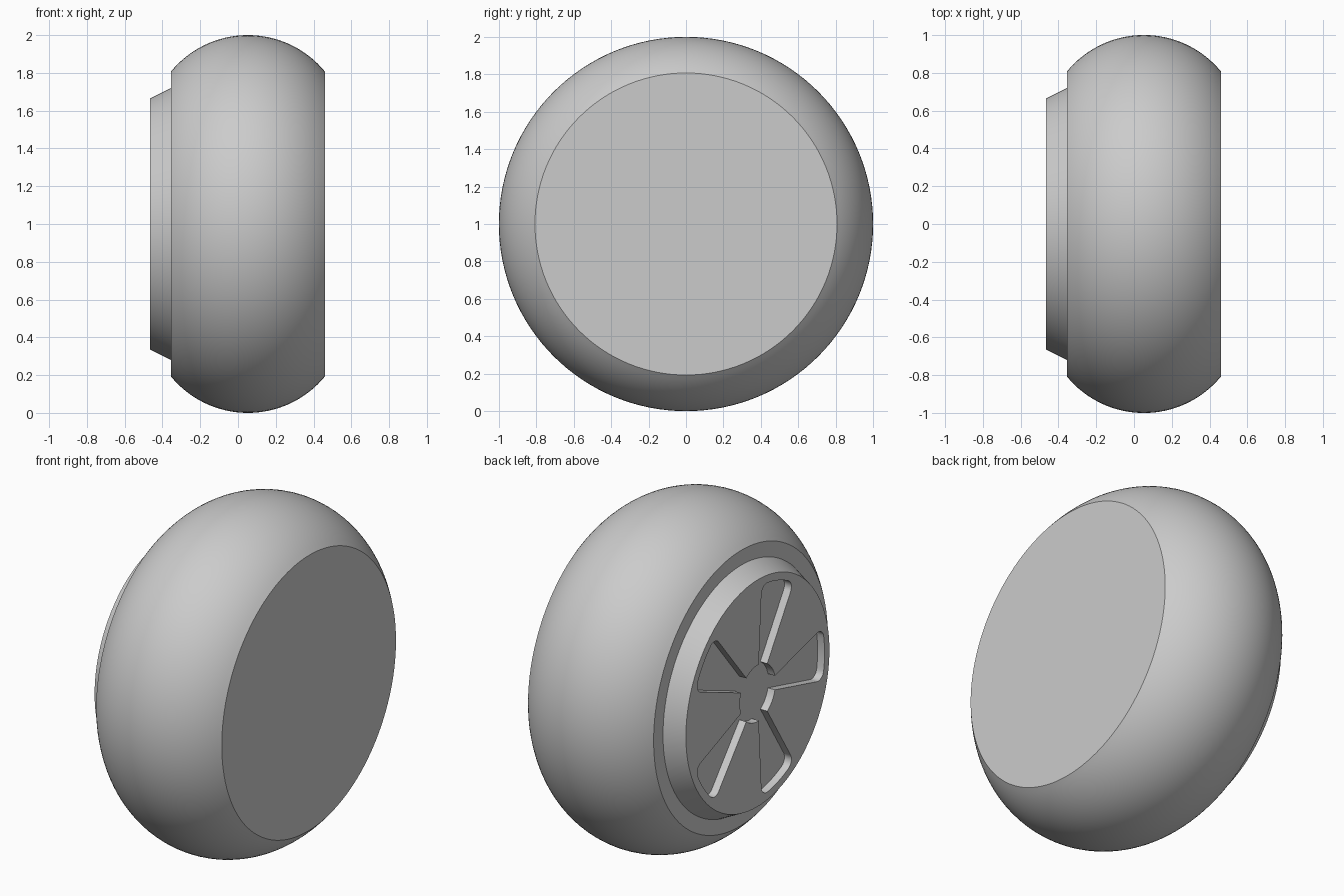
import bpy, bmesh
from math import sin, cos, asin, radians, pi

if "Cube" in bpy.data.objects:
    bpy.data.objects.remove(bpy.data.objects["Cube"])

GREY = (0.6, 0.6, 0.6, 1)
grey = bpy.data.materials.new("plain_grey")
grey.use_nodes = True
grey.diffuse_color = GREY
grey.node_tree.nodes["Principled BSDF"].inputs["Base Color"].default_value = GREY


def loft(name, rings):
    """Join equal-length rings of points and cap both ends."""
    bm = bmesh.new()
    loops = [[bm.verts.new(p) for p in ring] for ring in rings]
    for a, b in zip(loops, loops[1:]):
        for i in range(len(a)):
            j = (i + 1) % len(a)
            bm.faces.new((a[i], a[j], b[j], b[i]))
    bm.faces.new(loops[0])
    bm.faces.new(loops[-1])
    bmesh.ops.recalc_face_normals(bm, faces=bm.faces[:])
    mesh = bpy.data.meshes.new(name)
    bm.to_mesh(mesh)
    bm.free()
    mesh.materials.append(grey)
    ob = bpy.data.objects.new(name, mesh)
    bpy.context.collection.objects.link(ob)
    return ob


def polar(r, t):
    """Wheel-plane point: angle t runs from the top towards the front."""
    return (-r * sin(t), r * cos(t))


def lathe(name, profile, sides=128):
    """Spin (x, radius) points about the axle."""
    def ring(x, r):
        pts = [polar(r, 2 * pi * i / sides) for i in range(sides)]
        return [(x, y, z + 1) for y, z in pts]
    return loft(name, [ring(x, r) for x, r in profile])


def spread(a, b, n):
    return [a + (b - a) * i / n for i in range(n + 1)]


def activate(ob):
    bpy.ops.object.select_all(action='DESELECT')
    ob.select_set(True)
    bpy.context.view_layer.objects.active = ob


# Tyre: domed tread with flat sides
MID, BULGE = 0.0525, 0.527
edge = asin(0.4075 / BULGE)
tyre = lathe("tyre", [(MID + BULGE * sin(a), 1 - BULGE + BULGE * cos(a))
                      for a in spread(-edge, edge, 32)])

# Hub: tapered disc standing out of one side
hub = lathe("hub", [(-0.32, 0.738), (-0.355, 0.72), (-0.465, 0.665)])

# Star recess: five rounded wedges joined by a round centre
INNER, OUTER, FILLET, HALF, COUNT = 0.165, 0.62, 0.05, radians(14.5), 5
step = 2 * pi / COUNT
corner = HALF - asin(FILLET / (OUTER - FILLET))
outline = []
for k in range(COUNT):
    mid = radians(18) + k * step

    def fillet(side, directions):
        cy, cz = polar(OUTER - FILLET, mid + side * corner)
        for d in directions:
            y, z = polar(FILLET, mid + d)
            outline.append((cy + y, cz + z))

    fillet(-1, spread(-HALF - pi / 2, -corner, 8))
    outline += [polar(OUTER, mid + t) for t in spread(-corner, corner, 10)[1:-1]]
    fillet(1, spread(corner, HALF + pi / 2, 8))
    outline += [polar(INNER, mid + t) for t in spread(HALF, step - HALF, 8)]

cutter = loft("recess_cutter", [[(x, y, z + 1) for y, z in outline]
                                for x in (-0.55, -0.42)])
cutter.hide_render = True
cut = hub.modifiers.new("star_recess", 'BOOLEAN')
cut.operation = 'DIFFERENCE'
cut.solver = 'EXACT'
cut.object = cutter
activate(hub)
bpy.ops.object.modifier_apply(modifier=cut.name)
bpy.data.objects.remove(cutter)

# Smooth curves, crisp rims
for part in (tyre, hub):
    activate(part)
    bpy.ops.object.shade_smooth_by_angle(angle=radians(30))
